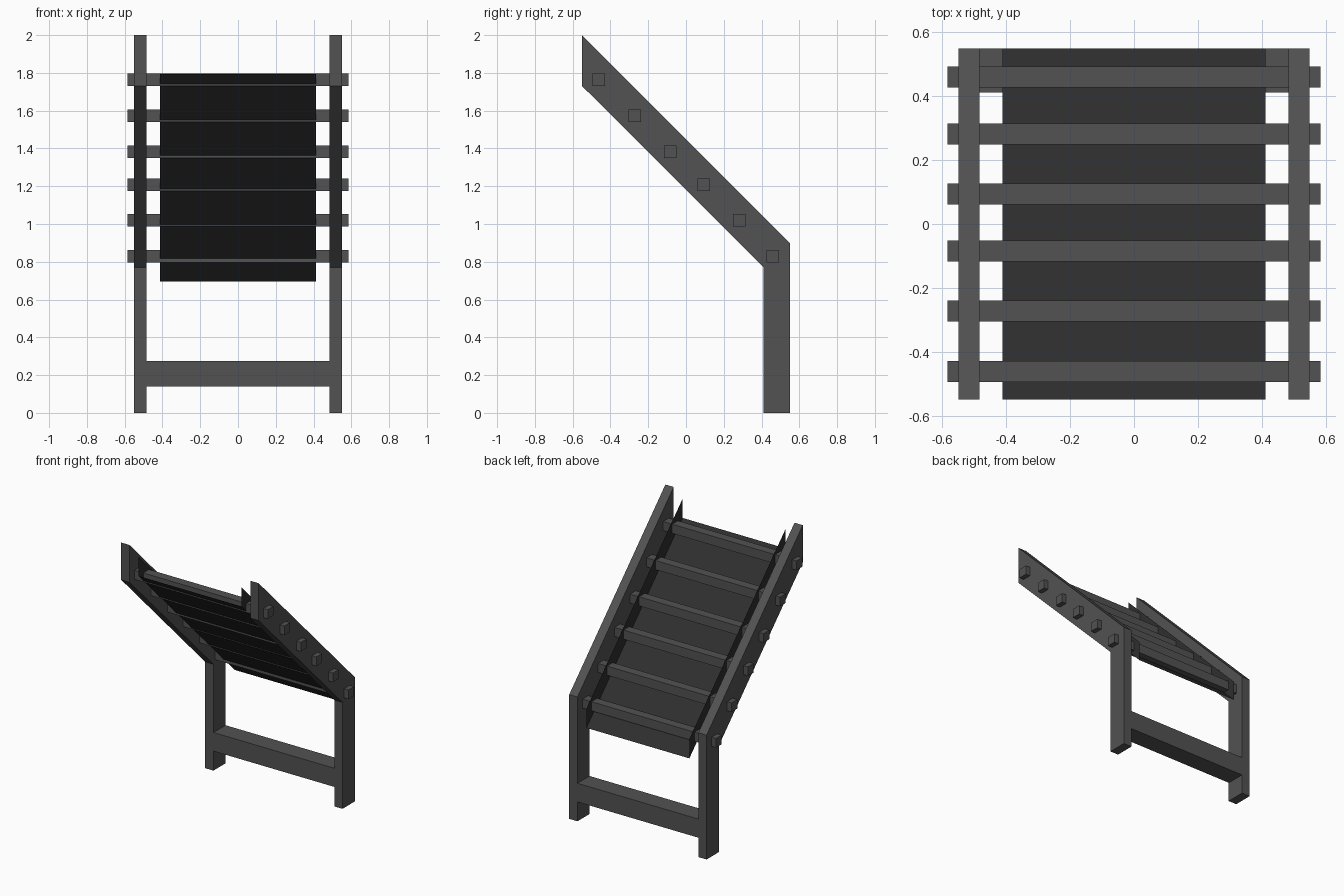
import bpy

if "Cube" in bpy.data.objects:
    bpy.data.objects.remove(bpy.data.objects["Cube"])


def material(name, v):
    m = bpy.data.materials.new(name)
    m.diffuse_color = (v, v, v, 1)
    m.use_nodes = True
    m.node_tree.nodes["Principled BSDF"].inputs["Base Color"].default_value = m.diffuse_color
    return m


STEEL = material("grey steel", 0.085)
DARK = material("dark sheet", 0.028)


def make(name, verts, faces, mat):
    me = bpy.data.meshes.new(name)
    me.from_pydata(verts, [], faces)
    me.materials.append(mat)
    ob = bpy.data.objects.new(name, me)
    bpy.context.collection.objects.link(ob)
    return ob


def extrude_x(name, profile, x0, x1, mat):
    """Solid made by sweeping a (y, z) outline, clockwise seen from +x, along x."""
    n = len(profile)
    verts = [(x, y, z) for x in (x0, x1) for y, z in profile]
    faces = [tuple(range(n)), tuple(reversed(range(n, 2 * n)))]
    faces += [(i, i + n, (i + 1) % n + n, (i + 1) % n) for i in range(n)]
    return make(name, verts, faces, mat)


def rect(y0, y1, z0, z1):
    return [(y0, z0), (y0, z1), (y1, z1), (y1, z0)]


# side frames: sloping rail with vertical leg in one piece
SIDE = [(-0.55, 1.73), (-0.55, 2.0), (0.55, 0.90), (0.55, 0), (0.41, 0), (0.41, 0.77)]
extrude_x("left_side_frame", SIDE, -0.55, -0.484, STEEL)
extrude_x("right_side_frame", SIDE, 0.484, 0.55, STEEL)

# brace between the legs
extrude_x("leg_brace", rect(0.412, 0.55, 0.14, 0.275), -0.484, 0.484, STEEL)

# square rungs running through both rails
RUNGS = [(-0.462, 1.763), (-0.272, 1.573), (-0.084, 1.382),
         (0.094, 1.209), (0.282, 1.02), (0.46, 0.83)]
for i, (y, z) in enumerate(RUNGS):
    extrude_x(f"rung_{i + 1}", rect(y - 0.033, y + 0.033, z - 0.033, z + 0.033),
              -0.585, 0.585, STEEL)

# thin channel sheet under the rungs with upright side flaps
section = [(-0.412, 0.14), (-0.412, 0), (0.412, 0), (0.412, 0.14)]
verts = [(x, y, 1.245 - y + h) for y in (-0.55, 0.55) for x, h in section]
make("channel_sheet", verts, [(i, i + 1, i + 5, i + 4) for i in range(3)], DARK)
